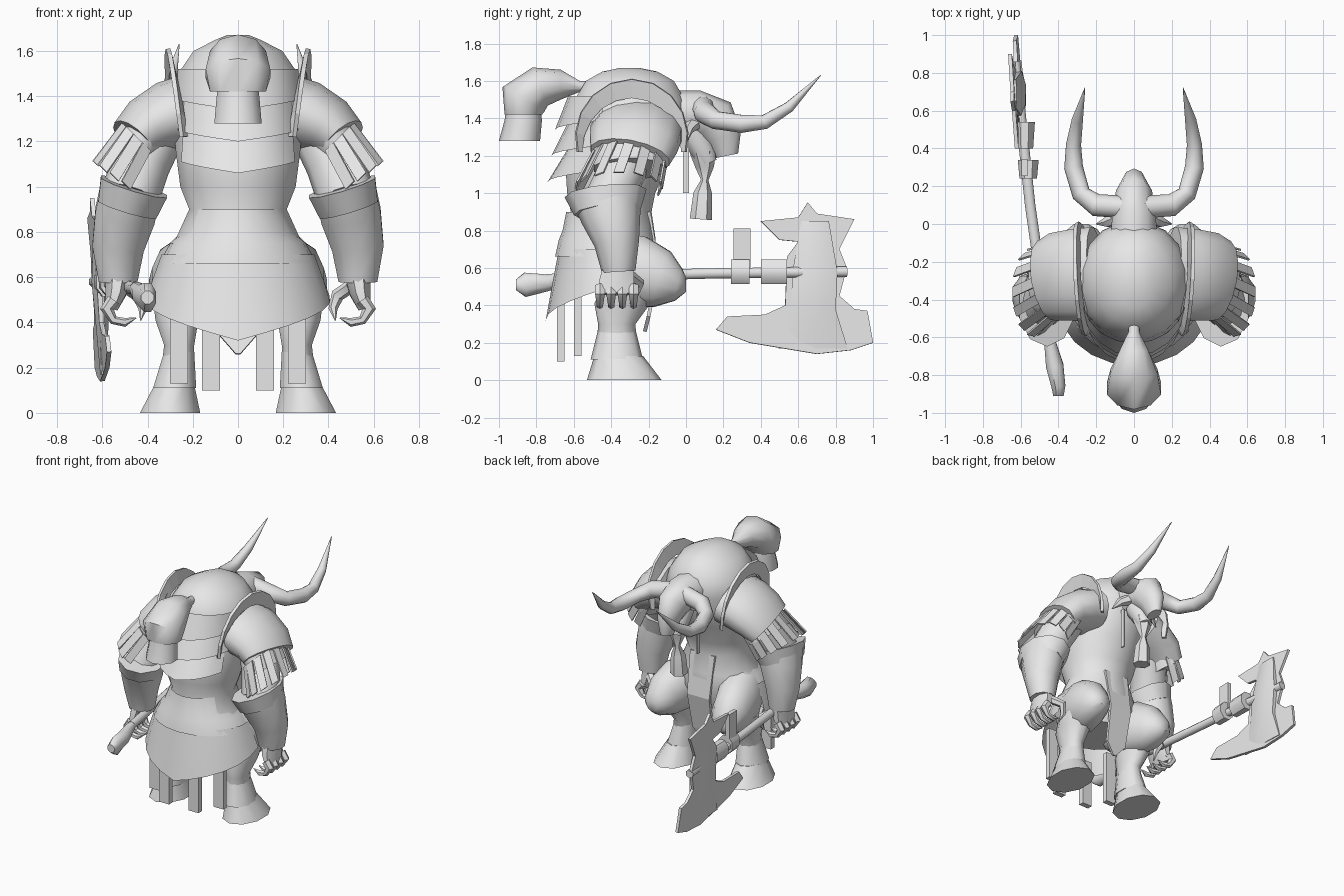
import bpy, bmesh
from math import sin, cos, pi, radians
from mathutils import Vector

X, Y, Z = Vector((1, 0, 0)), Vector((0, 1, 0)), Vector((0, 0, 1))
cube = bpy.data.objects.get("Cube")
if cube:
    bpy.data.objects.remove(cube, do_unlink=True)

grey = bpy.data.materials.new("plain_grey")
grey.use_nodes = True
grey.diffuse_color = (.8, .8, .8, 1)
for node in grey.node_tree.nodes:
    if node.type == 'BSDF_PRINCIPLED':
        node.inputs["Base Color"].default_value = grey.diffuse_color
rounded = []


def build(name, verts, faces, mirror=False, thick=0):
    """Make one object: flat if thickened, smooth otherwise; mirrored across x."""
    bm = bmesh.new()
    made = [bm.verts.new(vert) for vert in verts]
    for face in faces:
        bm.faces.new([made[index] for index in face])
    bmesh.ops.recalc_face_normals(bm, faces=bm.faces)
    mesh = bpy.data.meshes.new(name)
    bm.to_mesh(mesh)
    bm.free()
    mesh.materials.append(grey)
    obj = bpy.data.objects.new(name, mesh)
    bpy.context.scene.collection.objects.link(obj)
    if thick:
        solid = obj.modifiers.new("thickness", 'SOLIDIFY')
        solid.thickness = thick
        solid.offset = 0
    else:
        rounded.append(obj)
    if mirror:
        obj.modifiers.new("mirror", 'MIRROR').use_mirror_merge = False


def grid_faces(rows, columns, closed=False):
    """Quads joining consecutive rows of points."""
    span = columns if closed else columns - 1
    faces = []
    for row in range(rows - 1):
        for column in range(span):
            here, there = row * columns, (row + 1) * columns
            after = (column + 1) % columns
            faces.append((here + column, here + after, there + after, there + column))
    return faces


def loft(name, rings, sides=10, ref=X, mirror=False, level=False):
    """Skin rings (x, y, z, radius along ref, and the other radius if it differs)."""
    centres = [Vector(ring[:3]) for ring in rings]
    last = len(rings) - 1
    verts = []
    for index, ring in enumerate(rings):
        before, after = centres[max(index - 1, 0)], centres[min(index + 1, last)]
        along = Z if level else (after - before).normalized()
        u = (ref - along * ref.dot(along)).normalized()
        v = along.cross(u)
        for side in range(sides):
            angle = 2 * pi * (side + .5) / sides
            verts.append(centres[index] + u * ring[3] * cos(angle) + v * ring[-1] * sin(angle))
    faces = grid_faces(len(rings), sides, True)
    faces.append(tuple(range(sides)))
    faces.append(tuple(range(last * sides, len(verts))))
    build(name, verts, faces, mirror)


def back_shell(name, rings, reach, columns=9):
    """Curved plate round the back; rings (z, rx, ry, drop at the middle)."""
    verts = []
    for z, rx, ry, drop in rings:
        for column in range(columns):
            spread = 2 * column / (columns - 1) - 1
            angle = radians(reach) * spread
            verts.append((rx * sin(angle), -.4 - ry * cos(angle), z - drop * (1 - abs(spread))))
    build(name, verts, grid_faces(len(rings), columns))


def strips(name, pairs, width, mirror=True, thick=.01):
    """Flat hanging straps from (top, bottom, width direction)."""
    verts, faces = [], []
    for top, bottom, side in pairs:
        half = side.normalized() * width / 2
        first = len(verts)
        verts += [top - half, top + half, bottom + half, bottom - half]
        faces.append(tuple(range(first, len(verts))))
    build(name, verts, faces, mirror, thick)


# Hunched torso and hips
loft("torso", [
    (0, -.4, .5, .2), (0, -.4, .64, .32, .25), (0, -.4, .77, .28, .24),
    (0, -.4, .9, .22), (0, -.4, 1, .26, .24), (0, -.37, 1.15, .28),
    (0, -.3, 1.4, .3, .32), (0, -.3, 1.5, .27, .3), (0, -.3, 1.6, .2, .24),
    (0, -.3, 1.65, .1, .15), (0, -.3, 1.67, .05)], 16, level=True)

# Overlapping back plates, waist band and pointed skirt
for tier in range(3):
    z = 1.52 - .14 * tier
    flare = .3 + .02 * tier
    back_shell("back_plate", [(z, .27, .23, 0), (z - .13, .28, flare, .05)], 80 - 8 * tier)
back_shell("waist_band", [(.9, .21, .24, 0), (.8, .25, .26, 0), (.75, .3, .28, 0),
                          (.66, .35, .3, 0)], 110, 13)
back_shell("skirt", [(.7, .34, .28, 0), (.6, .38, .31, .06), (.52, .41, .35, .2)], 100, 13)

# Straps below the skirt
for name, x, y, top, bottom in (("rear_strap", .12, -.67, .45, .1),
                                ("side_strap", .26, -.58, .52, .13)):
    strips(name, [(Vector((x, y, top)), Vector((x, y, bottom)), X)], .08, thick=.04)

# Pointed loincloth on the belly side
verts = [(side * w, y, z) for w, y, z in ((.1, -.2, .9), (.09, -.15, .6), (.08, -.2, .34),
                                          (.01, -.22, .26)) for side in (-1, 1)]
build("loincloth", verts, grid_faces(4, 2), thick=.02)

# Crescent shoulder flanges
verts = []
for step in range(11):
    angle = pi * step / 10
    rise = sin(angle)
    for size, lean in ((.27, 0), (.29 + .08 * rise, .02)):
        verts.append((.25 + .02 * cos(angle) + .04 * rise + lean,
                      -.29 + size * cos(angle), 1.22 + (size + .02) * rise))
build("shoulder_flange", verts, grid_faces(11, 2), True, .02)

# Shoulder armour, with a second tier and hanging straps
loft("shoulder_guard", [(.2, -.26, 1.34, .25, .16), (.3, -.27, 1.31, .25, .16),
                        (.4, -.28, 1.26, .24, .14), (.46, -.3, 1.2, .22, .12)], 14, Y, True)
loft("shoulder_tier", [(.4, -.3, 1.24, .2, .11), (.47, -.3, 1.13, .2, .11)], 12, Y, True)
outward = Vector((.08, 0, .08))
fall = Vector((.1, -.06, -.17))
tassels = []
for step in range(9):
    angle = radians(27 * (step - 4))
    rim = Vector((.43, -.3, 1.2)) + Y * .2 * sin(angle) + outward * cos(angle)
    spread = (Y * sin(angle) + X * cos(angle)) * .03
    across = Y * cos(angle) - outward.normalized() * sin(angle)
    tassels.append((rim, rim + fall + spread, across))
strips("shoulder_tassels", tassels, .055)

# Arms, flared cuffs and forearms
loft("upper_arm", [(.36, -.28, 1.25, .13), (.43, -.35, 1.1, .13), (.48, -.42, .95, .13)],
     10, Y, True)
loft("arm_cuff", [(.46, -.43, 1, .16, .22), (.49, -.42, .9, .14, .18)], 10, X, True)
loft("forearm", [(.48, -.42, .96, .14, .18), (.5, -.4, .87, .14, .16),
                 (.53, -.37, .73, .12), (.53, -.36, .58, .09)], 10, X, True)

# Hands with curled, clawed fingers
loft("hand", [(.53, -.36, .6, .06, .09), (.54, -.37, .53, .05, .1),
              (.56, -.37, .46, .03, .1)], 8, X, True)
for finger in range(4):
    y = -.46 + .06 * finger
    loft("finger", [(.55, y, .5, .03), (.58, y, .46, .03), (.55, y, .41, .02),
                    (.5, y, .4, .02), (.45, y, .42, .002)], 6, Y, True)
loft("thumb", [(.5, -.3, .56, .03), (.44, -.25, .52, .03), (.42, -.27, .46, .02),
               (.43, -.3, .41, .003)], 6, Y, True)

# Heavy thighs, shins and hooves
loft("thigh", [(.18, -.44, .64, .14, .17), (.24, -.27, .58, .15, .2),
               (.27, -.13, .54, .13, .16), (.28, -.04, .51, .09), (.28, 0, .51, .04)],
     12, X, True)
loft("shin", [(.28, -.3, .5, .1, .15), (.27, -.34, .41, .1, .15), (.26, -.37, .3, .07, .1),
              (.27, -.37, .12, .08, .11)], 10, X, True, True)
loft("ankle_cuff", [(.26, -.37, .27, .07, .1), (.28, -.37, .11, .1, .14)], 10, X, True, True)
loft("hoof", [(.28, -.36, .13, .09, .13), (.3, -.33, 0, .14, .2)], 10, X, True, True)

# Horned head, muzzle and ears
loft("head", [(0, -.08, 1.42, .13), (0, .06, 1.43, .12), (0, .15, 1.39, .1, .13),
              (0, .2, 1.3, .07, .1), (0, .22, 1.2, .04, .06)])
loft("jaw", [(0, .03, 1.33, .08), (0, .09, 1.23, .07), (0, .12, 1.16, .05)], 8)
loft("horn", [(.05, .09, 1.46, .06), (.2, .1, 1.43, .06), (.28, .16, 1.39, .05),
              (.32, .3, 1.37, .05), (.32, .42, 1.38, .04), (.3, .55, 1.46, .03),
              (.26, .72, 1.63, .002)], 10, Z, True)
loft("ear", [(.08, .04, 1.37, .04), (.14, .01, 1.34, .03), (.2, 0, 1.27, .003)], 6, Y, True)

# Bound beard and side locks
loft("beard", [(0, .09, 1.22, .07), (0, .1, 1.14, .05), (0, .1, 1.07, .02),
               (0, .09, 1, .05), (0, .08, .86, .06)], 6)
strips("side_locks", [(Vector((.1, 0, 1.3)), Vector((.1, 0, 1)), Y)], .03)

# Swept plume behind the hump, bound into a hanging tail
loft("plume", [(0, -.48, 1.57, .03), (0, -.57, 1.57, .03), (0, -.67, 1.58, .08),
               (0, -.78, 1.57, .13, .11), (0, -.87, 1.5, .15, .13), (0, -.87, 1.42, .13, .1)])
loft("plume_end", [(0, -.87, 1.47, .09), (0, -.87, 1.39, .1), (0, -.89, 1.28, .11)], level=True)

# Axe: handle, pommel and collars
loft("axe_handle", [(-.45, -.6, .55, .03), (-.55, .1, .57, .03), (-.63, .86, .58, .03)], 8)
loft("axe_pommel", [(-.4, -.91, .51, .03), (-.4, -.86, .51, .04, .07), (-.42, -.75, .52, .05),
                    (-.45, -.6, .55, .03)], 8)
for start, length in ((.24, .1), (.4, .14)):
    x = -.53 - start / 8
    loft("axe_collar", [(x, start, .58, .05, .07), (x, start + length, .58, .06, .07)], 8)
strips("axe_prong", [(Vector((-.58, .3, .81)), Vector((-.58, .3, .6)), Y)], .09, False, .03)

# Axe head: a plate with a broad lower edge and a jagged upper one, thickened by a ridge
outline = [(.4, .85), (.6, .87), (.65, .95), (.7, .89), (.9, .86), (.82, .7), (.86, .6),
           (.82, .45), (.9, .38), (.97, .37), (1, .2), (.88, .16), (.7, .14), (.34, .2),
           (.16, .27), (.22, .34), (.42, .35), (.53, .4), (.54, .66), (.6, .74), (.5, .75)]
build("axe_blade", [(-.61 - .07 * (y - .5) + .06 * (.55 - z), y, z) for y, z in outline],
      [tuple(range(len(outline)))], thick=.02)
loft("axe_ridge", [(-.6, .68, .17, .2, .01), (-.6, .68, .38, .13, .03),
                   (-.61, .69, .58, .13, .04), (-.63, .69, .85, .08, .01)], 8, Y)

# Smooth the rounded parts and keep the armour edges sharp
bpy.ops.object.select_all(action='DESELECT')
for obj in rounded:
    obj.select_set(True)
bpy.context.view_layer.objects.active = rounded[0]
bpy.ops.object.shade_smooth_by_angle(angle=radians(50))
